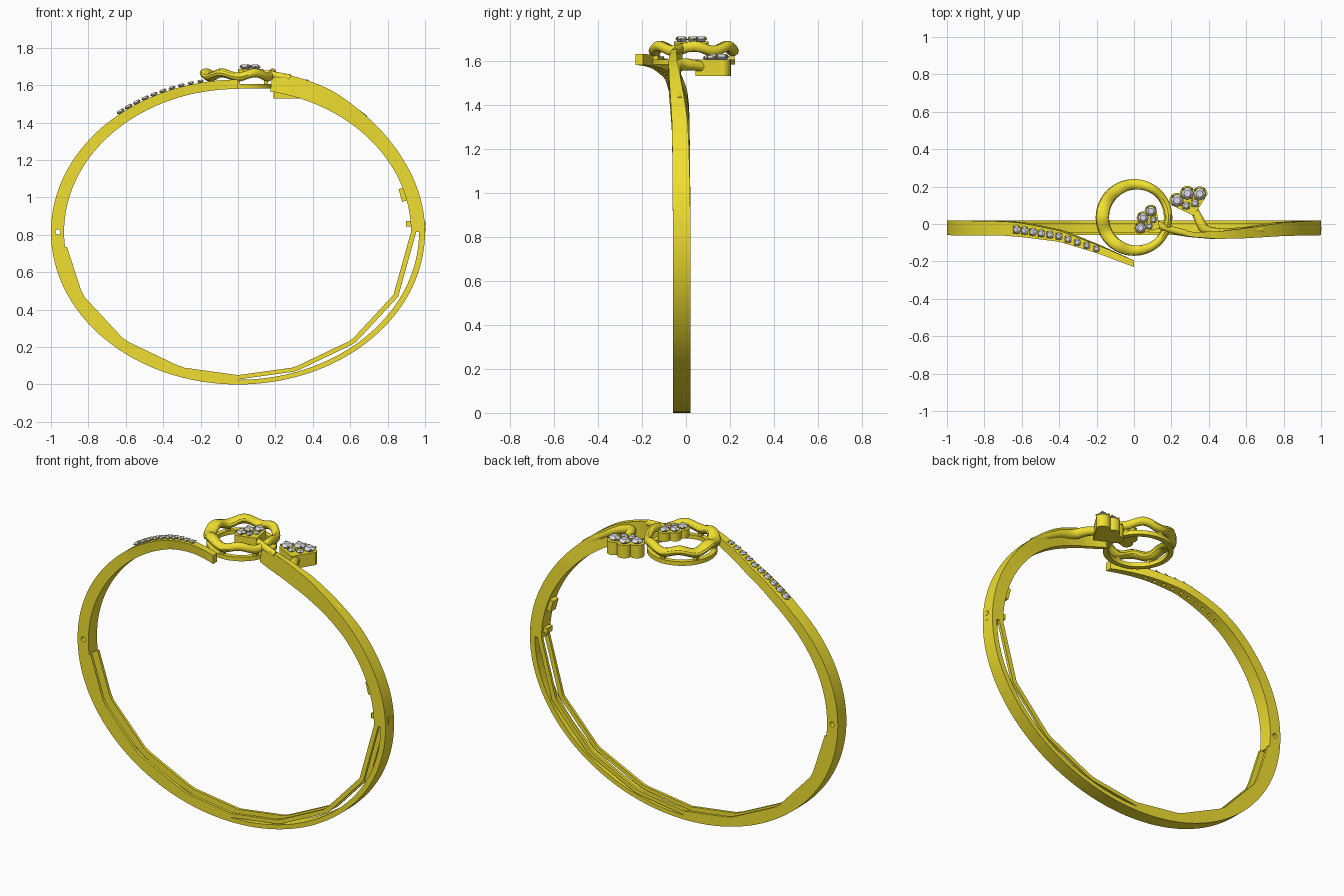
import bpy, bmesh
from math import sin, cos, pi, radians
from mathutils import Vector, Matrix

if "Cube" in bpy.data.objects:
    bpy.data.objects.remove(bpy.data.objects["Cube"])


def material(name, color):
    m = bpy.data.materials.new(name)
    m.diffuse_color = color
    m.use_nodes = True
    m.node_tree.nodes["Principled BSDF"].inputs["Base Color"].default_value = m.diffuse_color
    return m


GOLD = material("gold", (0.87, 0.74, 0.03, 1))
STONE = material("stone", (0.72, 0.72, 0.82, 1))
CZ = 0.815


def finish(name, bm, mat=GOLD, smooth=True):
    bmesh.ops.recalc_face_normals(bm, faces=bm.faces[:])
    me = bpy.data.meshes.new(name)
    bm.to_mesh(me)
    bm.free()
    ob = bpy.data.objects.new(name, me)
    bpy.context.collection.objects.link(ob)
    me.materials.append(mat)
    if smooth:
        bpy.ops.object.select_all(action='DESELECT')
        bpy.context.view_layer.objects.active = ob
        ob.select_set(True)
        bpy.ops.object.shade_smooth_by_angle(angle=radians(32))
    return ob


def loft(name, rings, closed=False, smooth=True):
    bm = bmesh.new()
    vs = [[bm.verts.new(p) for p in r] for r in rings]
    n = len(rings[0])
    for k in range(len(vs) if closed else len(vs) - 1):
        a, b = vs[k], vs[(k + 1) % len(vs)]
        for i in range(n):
            bm.faces.new((a[i], a[(i + 1) % n], b[(i + 1) % n], b[i]))
    if not closed:
        bm.faces.new(vs[0])
        bm.faces.new(vs[-1])
    return finish(name, bm, GOLD, smooth)


def interp(table, x):
    for (x0, *a), (x1, *b) in zip(table, table[1:]):
        if x <= x1:
            f = max(0, (x - x0) / (x1 - x0))
            return [p + (q - p) * f for p, q in zip(a, b)]
    return list(table[-1][1:])


def ell(a, b, deg):
    return a * cos(radians(deg)), CZ + b * sin(radians(deg))


def rect(o, i, y0, y1):
    return [(o[0], y0, o[1]), (o[0], y1, o[1]), (i[0], y1, i[1]), (i[0], y0, i[1])]


def tube(name, pts, radii, n=12):
    # round bar along a smoothed path
    cu = bpy.data.curves.new(name, 'CURVE')
    cu.dimensions = '3D'
    cu.bevel_depth = 1
    cu.bevel_resolution = n // 4
    cu.use_fill_caps = True
    sp = cu.splines.new('NURBS')
    sp.points.add(len(pts) - 1)
    for p, co, r in zip(sp.points, pts, radii):
        p.co = (*co, 1)
        p.radius = r
    sp.order_u = 3
    sp.use_endpoint_u = True
    ob = bpy.data.objects.new(name, cu)
    bpy.context.collection.objects.link(ob)
    cu.materials.append(GOLD)


def box(name, loc, size, rot=0):
    bm = bmesh.new()
    m = Matrix.Translation(loc) @ Matrix.Rotation(rot, 4, 'Y') @ Matrix.Diagonal((*size, 1))
    bmesh.ops.create_cube(bm, size=1, matrix=m)
    return finish(name, bm, smooth=False)


def gem(name, loc, r, normal=(0, 0, 1)):
    # faceted stone with four gold prongs
    q = Vector(normal).to_track_quat('Z', 'Y').to_matrix().to_4x4()
    m = Matrix.Translation(loc) @ q
    bm = bmesh.new()
    for z, r1, r2, d in ((0.3, 1, .55, .45), (-.25, .25, 1, .65)):
        bmesh.ops.create_cone(bm, cap_ends=True, segments=8, radius1=r * r1, radius2=r * r2,
                              depth=r * d, matrix=m @ Matrix.Translation((0, 0, z * r)))
    finish(name, bm, STONE, False)
    bm = bmesh.new()
    for k in range(4):
        a = pi / 4 + k * pi / 2
        bmesh.ops.create_icosphere(bm, subdivisions=1, radius=r * .22, matrix=m @ Matrix.Translation(
            (r * .95 * cos(a), r * .95 * sin(a), r * .25)))
    finish(name + "_prongs", bm)


# lower half: faceted inside line, smooth outside
INNER = [184, 206, 229, 251, 270, 289, 311, 334, 360]
FACET = [(d, *ell(.925, .765, d)) for d in INNER]
Y0, Y1 = -.06, .02
rings = []
for d in range(186, 271, 3):
    o, i = ell(1, CZ, d), interp(FACET, d)
    f = Vector(o).lerp(Vector(i), .4)
    rings.append([(o[0], Y0, o[1]), (o[0], Y1, o[1]), (i[0], Y1, i[1]), (i[0], Y1 - .016, i[1]),
                  (f.x, Y1 - .016, f.y), (f.x, Y0 + .016, f.y), (i[0], Y0 + .016, i[1]), (i[0], Y0, i[1])])
loft("lower_left_channel", rings)
loft("lower_right_skin", [rect(ell(1, CZ, d), ell(.968, .79, d), Y0, Y1) for d in range(270, 364, 3)])
for side, y in (("front", Y0), ("back", Y1 - .016)):
    rr = []
    for d in range(270, 361, 2):
        i = interp(FACET, d)
        rr.append(rect((i[0] * 1.03, CZ + (i[1] - CZ) * 1.03), i, y, y + .016))
    loft("lower_right_rail_" + side, rr)

# left arm sweeping forward to its tip
LEFT_Y = [(-1, -.06, .02), (-.7, -.062, .014), (-.6, -.07, .005), (-.4, -.095, -.035),
          (-.2, -.155, -.11), (0, -.23, -.195)]
rings = []
for k in range(49):
    d = 186 - k * 2
    o = ell(1, CZ, d)
    rings.append(rect(o, ell(.93, .765, d), *interp(LEFT_Y, o[0])))
left = loft("left_arm", rings)


def drill(target, loc, r, axis, depth):
    bm = bmesh.new()
    q = Vector(axis).to_track_quat('Z', 'Y').to_matrix().to_4x4()
    bmesh.ops.create_cone(bm, cap_ends=True, segments=14, radius1=r, radius2=r, depth=depth,
                          matrix=Matrix.Translation(loc) @ q)
    cutter = finish("cutter", bm, smooth=False)
    mod = target.modifiers.new("hole", 'BOOLEAN')
    mod.operation = 'DIFFERENCE'
    mod.object = cutter
    bpy.context.view_layer.objects.active = target
    bpy.ops.object.modifier_apply(modifier=mod.name)
    bpy.data.objects.remove(cutter)


# hinge hole and row of set stones on the left arm
drill(left, (-.963, -.02, .815), .014, (0, 1, 0), .3)
for k in range(10):
    d = 128.5 - k * 3.0
    x, z = ell(1, CZ, d)
    y = sum(interp(LEFT_Y, x)) / 2
    n = Vector((cos(radians(d)), 0, sin(radians(d)) * 1.2)).normalized()
    p = Vector((x, y, z))
    drill(left, p - n * .04, .009, n, .11)
    gem("arm_stone", p + n * .006, .024 - .0007 * k, n)

# right arm: rises into a tall thin blade near the ring
RIGHT_Y = [(.18, -.04, -.015), (.25, -.06, -.033), (.32, -.07, -.043), (.45, -.08, -.04),
           (.6, -.076, -.022), (.8, -.064, .008), (1, -.06, .02)]
BULGE = [(.15, .04), (.3, .055), (.5, .052), (.7, .025), (.9, .004), (1, 0)]
rings = []
for k in range(41):
    d = k * 79.3 / 40
    o, i = ell(1, CZ, d), ell(.925, .765, d)
    rings.append(rect((o[0], o[1] + interp(BULGE, o[0])[0]), i, *interp(RIGHT_Y, o[0])))
loft("right_arm", rings)
tube("ring_stem", [(.28, -.05, 1.64), (.19, -.03, 1.655), (.13, -.005, 1.665), (.09, .03, 1.66)],
     [.018, .02, .018, .015])
tube("side_stem", [(.68, -.03, 1.42), (.52, -.05, 1.535), (.38, -.045, 1.58), (.345, .03, 1.585), (.32, .08, 1.57)],
     [.02, .025, .028, .026, .022])

# clasp tabs and slot
box("clasp_tab_upper", (.885, -.02, 1.015), (.035, .05, .07), radians(-15))
box("clasp_tab_lower", (.912, -.02, .86), (.03, .05, .03))
for z in (.83, .86):
    box("clasp_button", (.998, -.025, z), (.008, .018, .024))

# wavy ring, flat under-ring and posts
RC = Vector((0, .035, 0))
rings = []
for k in range(72):
    a = 2 * pi * k / 72
    r = .028 - .008 * cos(a)
    R, z = .205 - r, 1.655 + .011 * cos(6 * a)
    rings.append([(RC.x + (R + r * cos(b)) * cos(a), RC.y + (R + r * cos(b)) * sin(a), z + .024 * sin(b))
                  for b in [2 * pi * j / 12 for j in range(12)]])
loft("wavy_ring", rings, True)
rings = []
for k in range(48):
    a = 2 * pi * k / 48
    rings.append([(RC.x + R * cos(a), RC.y + R * sin(a), z)
                  for R, z in ((.16, 1.582), (.188, 1.582), (.188, 1.606), (.16, 1.606))])
loft("under_ring", rings, True)
for k in range(6):
    a = pi / 6 + k * pi / 3
    box("ring_post", (.174 * cos(a), RC.y + .174 * sin(a), 1.62), (.022, .022, .05))


# fan-shaped stone clusters with three lobes
def cluster(name, apex, phi, size, z0, z1):
    bm = bmesh.new()
    outline = [(-.12, 0)]
    for k in range(37):
        u = k / 36
        a = radians(-54 + 108 * u)
        r = .86 + .16 * abs(sin(3 * pi * u)) ** .7
        outline.append((r * cos(a), r * sin(a)))
    c, s = cos(radians(phi)), sin(radians(phi))

    def place(x, y, z):
        return Vector((apex[0] + size * (x * c - y * s), apex[1] + size * (x * s + y * c), z))
    f = bm.faces.new([bm.verts.new(place(x, y, z0)) for x, y in outline])
    ext = bmesh.ops.extrude_face_region(bm, geom=[f])
    bmesh.ops.translate(bm, vec=(0, 0, z1 - z0), verts=[v for v in ext['geom'] if isinstance(v, bmesh.types.BMVert)])
    finish(name + "_body", bm)
    for a in (-36, 0, 36):
        t = radians(a)
        gem(name + "_stone", place(.74 * cos(t), .74 * sin(t), z1 + .008), size * .23)
    for a in (-28, 28):
        t = radians(a)
        gem(name + "_small_stone", place(.36 * cos(t), .36 * sin(t), z1 + .006), size * .15)


cluster("ring_cluster", (.125, -.015), 148, .122, 1.64, 1.688)
cluster("side_cluster", (.315, .06), 106, .145, 1.53, 1.605)
